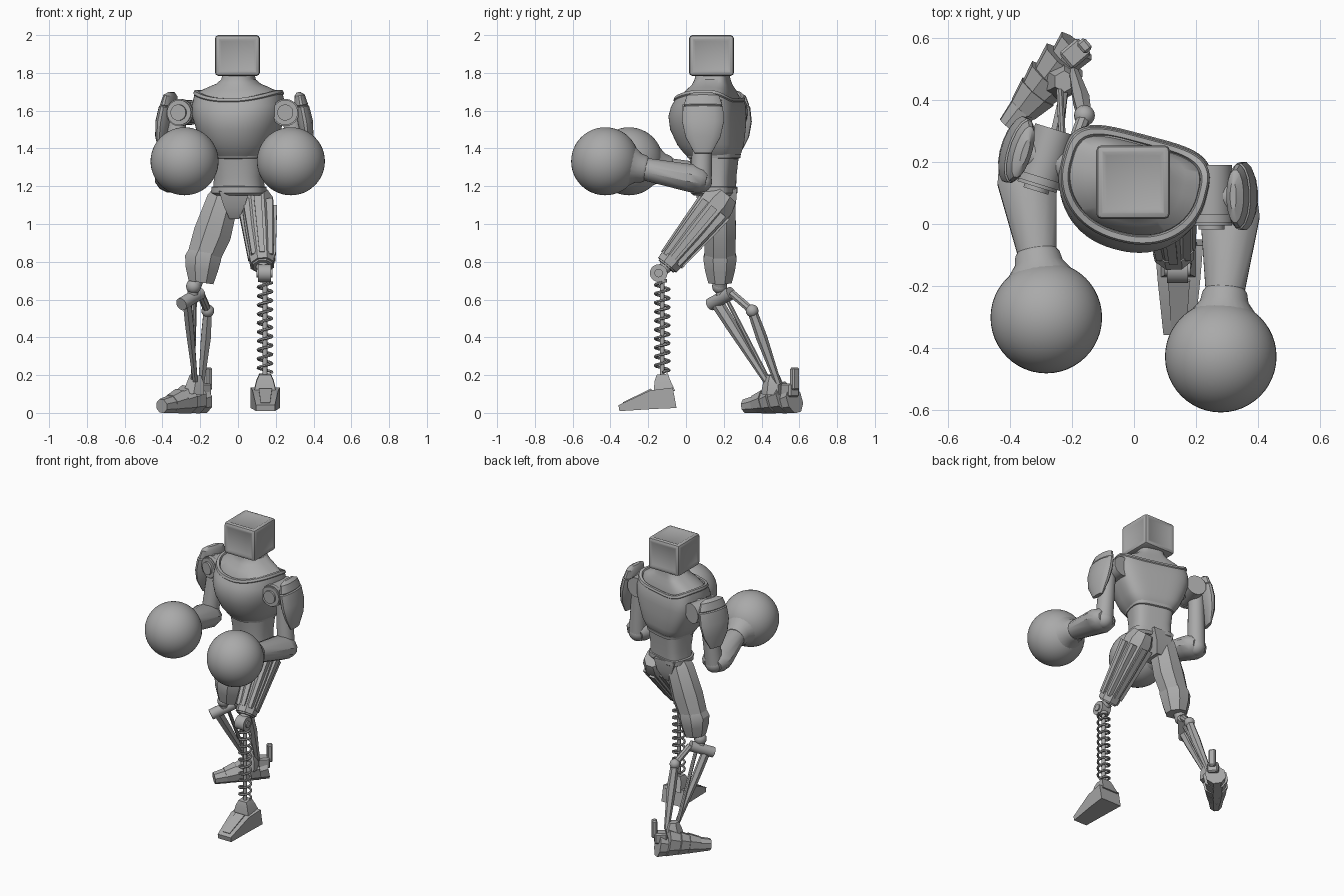
import bpy, bmesh, math
from mathutils import Vector, Matrix

cube = bpy.data.objects.get("Cube")
if cube:
    bpy.data.objects.remove(cube)

grey = bpy.data.materials.new("plain_grey")
grey.use_nodes = True
COLOUR = (0.4, 0.4, 0.4, 1)
grey.diffuse_color = COLOUR
grey.node_tree.nodes["Principled BSDF"].inputs["Base Color"].default_value = COLOUR


def finish(name, bm, matrix=None):
    """Turn a bmesh into a shaded, coloured object."""
    if matrix:
        bm.transform(matrix)
    bmesh.ops.recalc_face_normals(bm, faces=bm.faces)
    me = bpy.data.meshes.new(name)
    bm.to_mesh(me)
    bm.free()
    me.materials.append(grey)
    me.shade_smooth()
    me.set_sharp_from_angle(angle=math.radians(32))
    ob = bpy.data.objects.new(name, me)
    bpy.context.collection.objects.link(ob)
    return ob


def loft(name, rings, matrix=None):
    """Skin a closed surface over rings of points."""
    bm = bmesh.new()
    loops = [[bm.verts.new(p) for p in ring] for ring in rings]
    n = len(loops[0])
    for a, b in zip(loops, loops[1:]):
        for i in range(n):
            j = (i + 1) % n
            bm.faces.new((a[i], a[j], b[j], b[i]))
    bm.faces.new(loops[0])
    bm.faces.new(loops[-1])
    return finish(name, bm, matrix)


def limb(name, stations, n=8, matrix=None):
    """Stations are (x, y, z, half width[, half depth]) along one axis."""
    pts = [Vector(s[:3]) for s in stations]
    d = (pts[-1] - pts[0]).normalized()
    ref = Vector((0, 0, 1)) if abs(d.x) > 0.9 else Vector((1, 0, 0))
    u = (ref - d * ref.dot(d)).normalized()
    v = d.cross(u)
    k = 1 / math.cos(math.pi / n)
    angles = [2 * math.pi * (i + 0.5) / n for i in range(n)]
    rings = [[p + u * (s[3] * k * math.cos(a)) + v * (s[-1] * k * math.sin(a)) for a in angles]
             for p, s in zip(pts, stations)]
    return loft(name, rings, matrix)


def rod(name, p, q, r, r2=None, n=16):
    return limb(name, [(*p, r), (*q, r2 or r)], n)


def ball(name, centre, r, seg=32):
    bm = bmesh.new()
    bmesh.ops.create_uvsphere(bm, u_segments=seg, v_segments=seg // 2, radius=r)
    return finish(name, bm, Matrix.Translation(centre))


def box(name, centre, size, turn=0, bevel=0.008):
    bm = bmesh.new()
    bmesh.ops.create_cube(bm, size=1)
    bm.transform(Matrix.Diagonal((*size, 1)))
    bmesh.ops.bevel(bm, geom=bm.edges[:], offset=bevel, segments=1, affect='EDGES')
    return finish(name, bm, Matrix.Translation(centre) @ Matrix.Rotation(turn, 4, 'Z'))


def torso(name, profile, n=64):
    """D-shaped sections (z, half width, front, back, dip front and back), twisted about z."""
    rings = []
    for z, hx, front, back, dip in profile:
        ring = []
        for i in range(n):
            c, s = math.cos(2 * math.pi * i / n), math.sin(2 * math.pi * i / n)
            x = hx * math.copysign(abs(c) ** (0.5 if s > 0 else 0.9), c)
            y = back * s ** 0.55 if s > 0 else front * s
            ring.append((x, y, z - dip * s * s))
        rings.append(ring)
    return loft(name, rings, Matrix.Translation((0, 0.14, 0)) @ Matrix.Rotation(-0.26, 4, 'Z'))


# Torso
torso("chest", [(1.345, .125, .12, .115, 0), (1.375, .155, .15, .138, 0), (1.42, .185, .185, .148, 0),
                (1.5, .22, .222, .152, 0), (1.57, .242, .23, .152, 0), (1.63, .245, .215, .148, .01),
                (1.69, .232, .195, .138, .04)])
torso("collar_rim", [(1.68, .228, .19, .13, .045), (1.695, .238, .202, .145, .045),
                     (1.71, .232, .196, .14, .045), (1.71, .215, .178, .125, .045),
                     (1.69, .208, .17, .115, .045)])
torso("yoke_and_neck", [(1.68, .215, .175, .12, .045), (1.703, .208, .17, .117, .04), (1.725, .16, .138, .107, .02),
                        (1.743, .115, .108, .096, .008), (1.765, .088, .094, .088, 0), (1.8, .078, .09, .084, 0)])
torso("abdomen", [(1.17, .135, .1, .112, 0), (1.25, .128, .1, .115, 0), (1.4, .14, .13, .132, 0)])
torso("waist_band", [(1.345, .128, .118, .125, 0), (1.35, .14, .13, .135, 0),
                     (1.37, .145, .135, .138, 0), (1.375, .13, .12, .125, 0)])
torso("belt", [(1.15, .125, .095, .105, 0), (1.165, .143, .112, .118, 0),
               (1.195, .143, .112, .118, 0), (1.2, .13, .1, .11, 0)])
limb("crotch_plate", [(-.02, .16, 1.18, .08, .11), (-.02, .165, 1.1, .055, .1), (-.02, .17, 1.03, .025, .06)], 4)

# Head: rounded block with a framed panel on each face
bm = bmesh.new()
bmesh.ops.create_cube(bm, size=1)
bm.transform(Matrix.Diagonal((.238, .238, .216, 1)))
bmesh.ops.bevel(bm, geom=bm.edges[:], offset=.018, segments=2, profile=.5, affect='EDGES')
panels = [f for f in bm.faces if f.calc_area() > .02 and f.normal.z > -.5]
bmesh.ops.inset_individual(bm, faces=panels, thickness=.006, depth=0)
bmesh.ops.inset_individual(bm, faces=panels, thickness=.016, depth=-.006)
finish("head", bm, Matrix.Translation((-.003, .135, 1.892)))


# Arms
def arm(side, sign, shoulder, elbow, hand, twist):
    sh, el, ha = Vector(shoulder), Vector(elbow), Vector(hand)
    axis = Matrix.Rotation(twist, 3, 'Z') @ Vector((0, -1, 0))
    out = Matrix.Rotation(twist, 3, 'Z') @ Vector((sign, 0, 0))
    rod(side + "_shoulder_drum", sh - axis * .1, sh + axis * .095, .066, n=28)
    rod(side + "_drum_rim", sh + axis * .06, sh + axis * .085, .072, n=28)
    rod(side + "_drum_hub", sh + axis * .09, sh + axis * .108, .042, n=20)
    rod(side + "_shoulder_axle", sh - out * .1, sh + out * .06, .055, n=20)
    back = el + Vector((0, .015, -.01))
    rod(side + "_upper_arm", sh + out * .04 + Vector((0, 0, -.03)), back, .05, .056, 20)
    ball(side + "_elbow", back, .058, 24)
    # Shield-like shoulder pad, leaning outward at the bottom
    place = Matrix.Translation(sh + out * .1) @ Matrix.Rotation(twist, 4, 'Z') @ Matrix.Diagonal((sign, 1, 1, 1))
    pad = [(-.03, .108, .01, .045), (-.024, .09, .028, .085), (-.015, .04, .036, .102), (-.013, .035, .031, .098),
           (-.011, .03, .038, .106), (.005, -.05, .042, .11), (.016, -.13, .034, .092), (.022, -.215, .012, .045)]
    limb(side + "_shoulder_pad", [(x, 0, z, a, b) for x, z, a, b in pad], 16, place)
    # Forearm, flat and broad at the elbow, running into the round hand
    reach = (ha - el).normalized()
    wrist = ha - reach * .2
    steps = [(el - reach * .045, .06, .045), (el - reach * .02, .084, .066), (el.lerp(wrist, .12), .096, .074),
             (el.lerp(wrist, .92), .064, .06), (wrist, .064, .06)]
    limb(side + "_forearm", [(*p, a, b) for p, a, b in steps], 12)
    limb(side + "_cuff", [(*(ha - reach * a), r) for a, r in ((.222, .064), (.21, .072), (.18, .078), (.13, .115))], 24)
    ball(side + "_hand", ha, .18, 48)


arm("left", 1, (.25, .09, 1.59), (.312, .065, 1.235), (.28, -.428, 1.332), 0)
arm("right", -1, (-.285, .21, 1.59), (-.35, .175, 1.235), (-.283, -.302, 1.332), -.3)

# Left leg: ridged thigh, hinge, spring shin, wedge foot
hip, knee = Vector((.1, .185, 1.13)), Vector((.13, -.105, .775))
limb("left_thigh", [(*hip.lerp(knee, t), a, b) for t, a, b in
                    ((-.08, .06, .07), (.05, .085, .092), (.5, .076, .078), (.93, .06, .06), (1, .05, .05))])
down = (knee - hip).normalized()
for i in range(8):
    side = Vector((1, 0, 0)) * math.cos(i * math.pi / 4) + down.cross(Vector((1, 0, 0))) * math.sin(i * math.pi / 4)
    a, b = hip.lerp(knee, .12) + side * .083, hip.lerp(knee, .9) + side * .058
    rod(f"left_thigh_ridge_{i + 1}", a, b, .02, .014, 4)
limb("left_thigh_cuff", [(*hip.lerp(knee, t), r) for t, r in ((.88, .066), (.98, .062))])
HINGE = Vector((.14, -.145, .74))
rod("left_knee_link", knee, HINGE, .035, .028)
for name, half, r in (("drum", .034, .046), ("hub", .042, .022)):
    rod("left_knee_" + name, HINGE - Vector((half, 0, 0)), HINGE + Vector((half, 0, 0)), r, n=24)
SX, SY = .143, -.126
rod("left_shin_rod", (SX, SY, .72), (SX, SY, .18), .012)
limb("left_spring_cap", [(SX, SY, .71, .026), (SX, SY, .69, .026)], 16)
curve = bpy.data.curves.new("spring_path", 'CURVE')
curve.dimensions, curve.bevel_depth, curve.bevel_resolution = '3D', .0075, 1
turns, per = 10, 16
spline = curve.splines.new('POLY')
spline.points.add(turns * per)
for i, p in enumerate(spline.points):
    a = 2 * math.pi * i / per
    p.co = (SX + .037 * math.cos(a), SY + .037 * math.sin(a), .215 + .475 * i / (turns * per), 1)
path = bpy.data.objects.new("spring_path", curve)
bpy.context.collection.objects.link(path)
bm = bmesh.new()
bm.from_mesh(bpy.data.meshes.new_from_object(path.evaluated_get(bpy.context.evaluated_depsgraph_get())))
bpy.data.objects.remove(path)
finish("left_shin_spring", bm)
limb("left_ankle", [(SX, SY, .205, .03), (SX, SY, .175, .044, .04), (SX, -.115, .11, .06, .058)], 4)
limb("left_foot", [(.145, -.06, .08, .078, .055), (.145, -.18, .07, .068, .05),
                   (.145, -.355, .025, .05, .016)], 4)
limb("left_foot_plate", [(.145, -.18, .118, .035, .012), (.145, -.33, .047, .025, .01)], 4)

# Right leg: faceted thigh, hinge and linked shin rods
limb("right_thigh", [(-.065, .18, 1.18, .06, .06), (-.08, .18, 1.13, .084, .082), (-.135, .18, .95, .1, .084),
                     (-.18, .18, .83, .088, .08)])
limb("right_thigh_cuff", [(-.172, .18, .86, .086, .078), (-.185, .18, .82, .096, .088),
                          (-.192, .18, .76, .086, .08), (-.196, .18, .69, .066, .062)])
ball("right_knee", (-.235, .178, .67), .04, 20)
rod("right_knee_socket", (-.215, .18, .71), (-.237, .178, .66), .036)
K, L, A = Vector((-.27, .16, .59)), Vector((-.2, .24, .635)), Vector((-.225, .43, .16))
rod("right_knee_cylinder", K + Vector((-.03, -.03, -.015)), L, .034)
rod("right_knee_stem", (-.235, .178, .67), K.lerp(L, .4), .028)
H = Vector((-.16, .35, .54))
limb("right_shin_front", [(*K, .022, .03), (*K.lerp(A, .3), .022, .027), (*A, .012, .014)], 6)
rod("right_shin_link", L, H, .02, n=8)
ball("right_shin_joint", H, .034, 16)
limb("right_shin_back", [(*H, .022), (-.17, .4, .4, .026), (-.195, .49, .15, .015)], 6)
rod("right_shin_brace", K.lerp(L, .6), (-.24, .45, .15), .011, n=8)

# Right foot: overlapping tapered shells
HEEL, TOE = Vector((-.185, .575, 0)), Vector((-.4, .32, 0))
shells = [(0, .24, .062, .14), (.18, .45, .074, .165), (.4, .63, .074, .145), (.58, .8, .064, .125), (.75, 1.02, .048, .095)]
for i, (t0, t1, w, h) in enumerate(shells):
    p, q = HEEL.lerp(TOE, t0), HEEL.lerp(TOE, t1)
    limb(f"right_foot_shell_{i + 1}", [(p.x, p.y, h / 2, w, h / 2), (q.x, q.y, h * .38, w * .74, h * .38)], 8)
limb("right_ankle", [(-.225, .46, .2, .03), (-.225, .46, .16, .045), (-.235, .46, .1, .055)], 6)
box("right_heel_spur", (-.16, .575, .18), (.035, .045, .12), .7)
box("right_heel_base", (-.19, .55, .12), (.08, .07, .07), .7)
